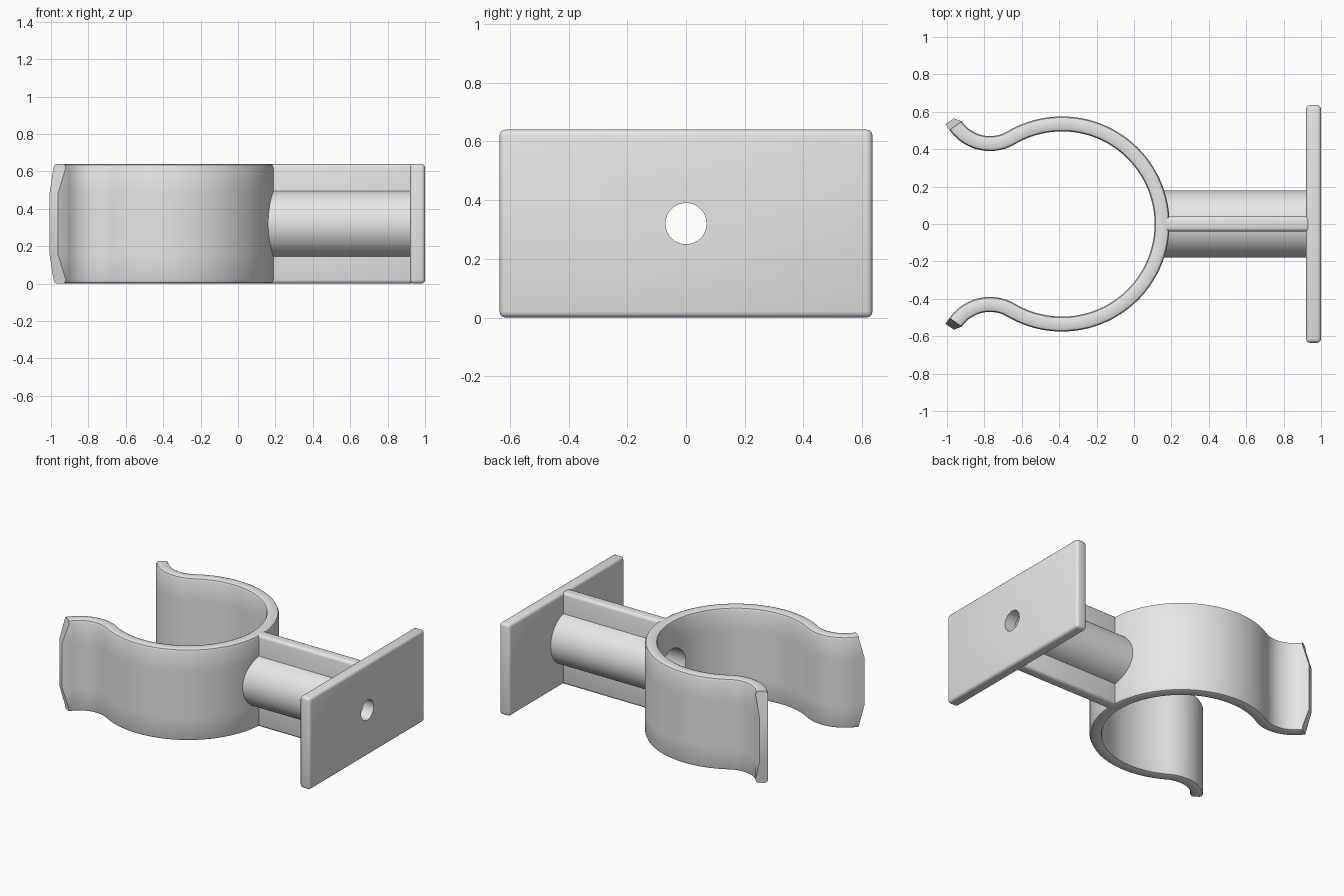
import bpy, bmesh
from math import radians, sin, cos, pi
from mathutils import Vector, Matrix

if "Cube" in bpy.data.objects:
    bpy.data.objects.remove(bpy.data.objects["Cube"])

HEIGHT = 0.64
MID = HEIGHT / 2
HALF = 0.04                      # half the wall thickness
ROUND = 0.02                     # edge rounding
RING_C, RING_R = Vector((-0.385, 0, 0)), 0.535
LIP_C, LIP_R = Vector((-0.77, 0.654, 0)), 0.224
X_START, X_PLATE = 0.13, 0.92

grey = bpy.data.materials.new("light_grey")
grey.use_nodes = True
grey.diffuse_color = (0.8, 0.8, 0.8, 1)
grey.node_tree.nodes["Principled BSDF"].inputs["Base Color"].default_value = (0.8, 0.8, 0.8, 1)


def add_object(name, bm):
    bmesh.ops.recalc_face_normals(bm, faces=bm.faces[:])
    mesh = bpy.data.meshes.new(name)
    bm.to_mesh(mesh)
    bm.free()
    obj = bpy.data.objects.new(name, mesh)
    bpy.context.collection.objects.link(obj)
    obj.data.materials.append(grey)
    return obj


def box(name, low, high):
    low, high = Vector(low), Vector(high)
    bm = bmesh.new()
    size = Matrix.Diagonal((*(high - low), 1))
    bmesh.ops.create_cube(bm, size=1, matrix=Matrix.Translation((low + high) / 2) @ size)
    return add_object(name, bm)


def rod(name, radius, x0, x1):
    bm = bmesh.new()
    place = Matrix.Translation(((x0 + x1) / 2, 0, MID)) @ Matrix.Rotation(pi / 2, 4, 'Y')
    bmesh.ops.create_cone(bm, cap_ends=True, segments=64, radius1=radius,
                          radius2=radius, depth=x1 - x0, matrix=place)
    return add_object(name, bm)


def apply(obj, kind, **settings):
    mod = obj.modifiers.new(kind.title(), kind)
    for key, value in settings.items():
        setattr(mod, key, value)
    bpy.ops.object.select_all(action='DESELECT')
    bpy.context.view_layer.objects.active = obj
    obj.select_set(True)
    bpy.ops.object.modifier_apply(modifier=mod.name)


def arc(centre, radius, start, end, steps, side):
    """Points and wall normals along an arc; side is the sign of the normal."""
    out = []
    for i in range(steps + 1):
        a = radians(start + (end - start) * i / steps)
        d = Vector((cos(a), sin(a), 0))
        out.append((centre + d * radius, d * side))
    return out


def clip_band():
    # Half of one wall side, from bottom to top: rounded edge, then flat wall
    k = ROUND * (1 - cos(pi / 4))
    low = [(HALF - ROUND, 0), (HALF - k, k), (HALF, ROUND), (HALF, 0.16)]
    side = low + [(o, HEIGHT - z) for o, z in reversed(low)]
    n = len(side)

    half = arc(LIP_C, LIP_R, 215, 300.5, 20, -1)[:-1] + arc(RING_C, RING_R, 120.5, 0, 48, 1)
    flip = Vector((1, -1, 1))
    path = half + [(p * flip, d * flip) for p, d in reversed(half[:-1])]

    bm = bmesh.new()
    rows = []
    for i, (p, d) in enumerate(path):
        tip = i in (0, len(path) - 1)
        along = Vector((-d.y, d.x, 0)) * (1 if i == 0 else -1)
        row = []
        for sign in (1, -1):
            for j, (o, z) in enumerate(side):
                q = p + d * o * sign + Vector((0, 0, z))
                # The middle of each tip projects past its clipped corners
                if tip and j in (n // 2 - 1, n // 2):
                    q += along * 0.038 - d * (0.025 if sign > 0 else 0)
                row.append(bm.verts.new(q))
        rows.append(row[:n] + row[:n - 1:-1])
    for a, b in zip(rows, rows[1:]):
        for j in range(2 * n):
            k = (j + 1) % (2 * n)
            bm.faces.new((a[j], a[k], b[k], b[j]))
    for row in (rows[0], rows[-1]):
        for j in range(n - 1):
            bm.faces.new((row[j], row[j + 1], row[-2 - j], row[-1 - j]))
    return add_object("clip_ring", bm)


# Open spring ring, stem and wall plate
ring = clip_band()
web = box("stem_web", (X_START, -HALF, 0), (X_PLATE + 0.02, HALF, HEIGHT))
stem = rod("stem_tube", 0.18, X_START, X_PLATE + 0.001)
plate = box("wall_plate", (X_PLATE, -0.635, 0), (1, 0.635, HEIGHT))
for part in (web, plate):
    apply(part, 'BEVEL', width=ROUND, segments=3, limit_method='ANGLE')

# Screw passage: wide bore up to the plate, narrow hole through it
bore = rod("bore_cutter", 0.13, -0.1, X_PLATE)
hole = rod("screw_cutter", 0.07, 0.8, 1.2)
for part, cutters in ((ring, [bore]), (stem, [bore, hole]),
                      (web, [bore, hole]), (plate, [hole])):
    for cutter in cutters:
        apply(part, 'BOOLEAN', operation='DIFFERENCE', solver='EXACT', object=cutter)
for cutter in (bore, hole):
    bpy.data.objects.remove(cutter)

# Smooth shading with sharp creases
for part in (ring, web, stem, plate):
    bpy.ops.object.select_all(action='DESELECT')
    bpy.context.view_layer.objects.active = part
    part.select_set(True)
    bpy.ops.object.shade_smooth_by_angle(angle=radians(35))
